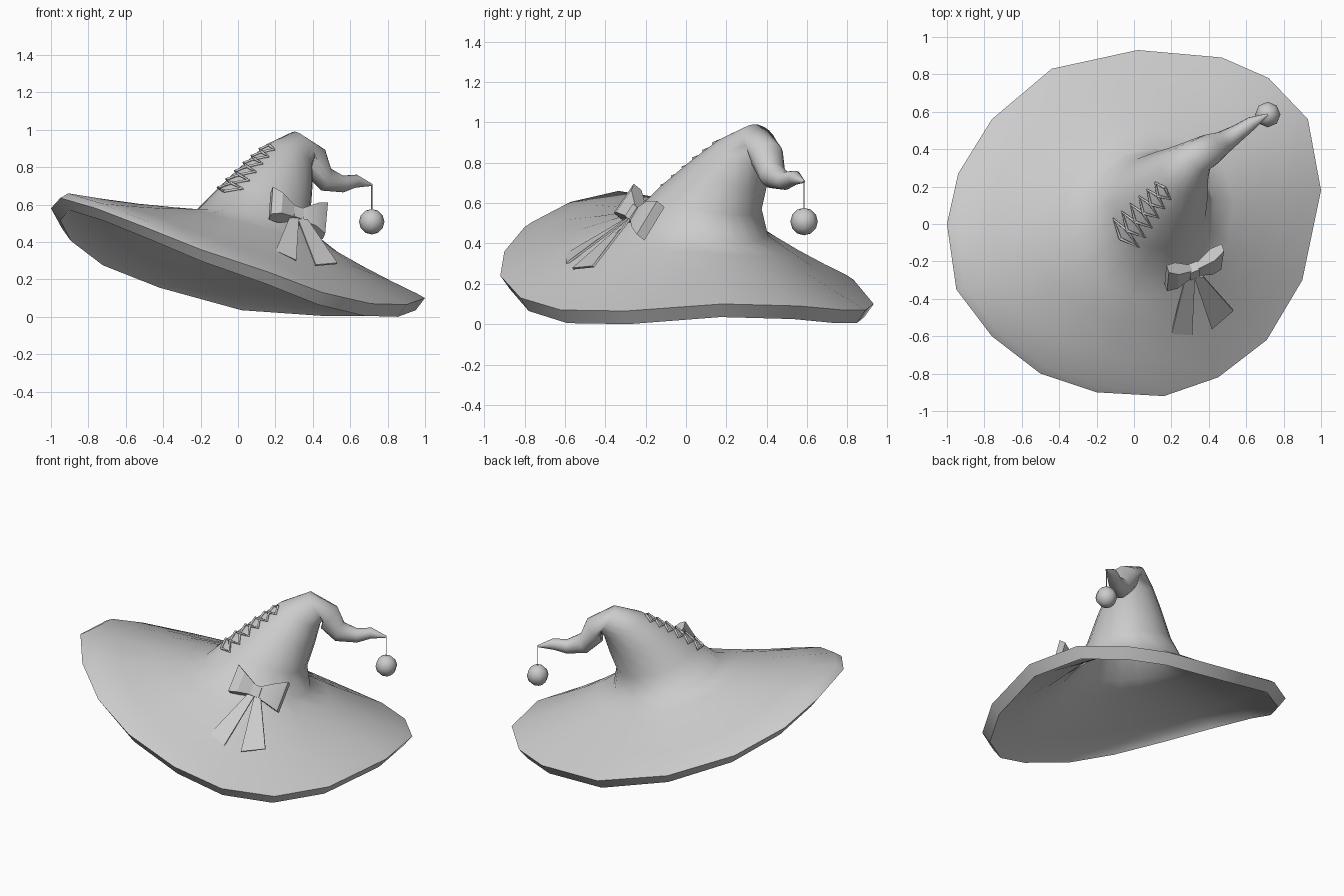
import bpy, bmesh, math
from mathutils import Vector

cube = bpy.data.objects.get("Cube")
if cube:
    bpy.data.objects.remove(cube)

felt = bpy.data.materials.new("light_grey_felt")
felt.use_nodes = True
GREY = (0.6, 0.6, 0.6, 1)
felt.diffuse_color = GREY
felt.node_tree.nodes["Principled BSDF"].inputs["Base Color"].default_value = GREY


def finish(obj, angle=None):
    obj.data.materials.append(felt)
    if angle:
        bpy.ops.object.select_all(action='DESELECT')
        obj.select_set(True)
        bpy.context.view_layer.objects.active = obj
        bpy.ops.object.shade_smooth_by_angle(angle=math.radians(angle))
    return obj


def loft(name, rings, angle=None):
    """Skin a list of equal-length rings and cap both ends."""
    bm = bmesh.new()
    rows = [[bm.verts.new(p) for p in ring] for ring in rings]
    n = len(rows[0])
    for a, b in zip(rows, rows[1:]):
        for i in range(n):
            j = (i + 1) % n
            bm.faces.new((a[i], a[j], b[j], b[i]))
    bm.faces.new(rows[0])
    bm.faces.new(rows[-1])
    bmesh.ops.recalc_face_normals(bm, faces=bm.faces)
    mesh = bpy.data.meshes.new(name)
    bm.to_mesh(mesh)
    bm.free()
    obj = bpy.data.objects.new(name, mesh)
    bpy.context.collection.objects.link(obj)
    return finish(obj, angle)


def line(name, points, radius, closed=False):
    curve = bpy.data.curves.new(name, 'CURVE')
    curve.dimensions = '3D'
    curve.bevel_depth = radius
    curve.bevel_resolution = 1
    spline = curve.splines.new('POLY')
    spline.points.add(len(points) - 1)
    for sp, p in zip(spline.points, points):
        sp.co = (*p, 1)
    spline.use_cyclic_u = closed
    obj = bpy.data.objects.new(name, curve)
    bpy.context.collection.objects.link(obj)
    return finish(obj)


# Wavy brim edge
rim = [Vector(p) for p in (
    (1, .18, .10), (.93, .56, .09), (.72, .78, .07), (.47, .89, .07), (.02, .93, .10),
    (-.44, .83, .22), (-.76, .56, .34), (-.94, .27, .47), (-1, 0, .58), (-.95, -.35, .635),
    (-.76, -.6, .58), (-.5, -.8, .48), (-.2, -.9, .36), (.16, -.92, .24), (.45, -.82, .13),
    (.71, -.62, .07), (.9, -.3, .065))]
angles = [math.atan2(p.y, p.x) for p in rim]

# Crown spine: centre, radius, direction
spine = [
    ((.10, .07, .49), .34, (.22, .15, 1)),
    ((.14, .12, .62), .26, (.25, .2, 1)),
    ((.21, .21, .75), .20, (.3, .25, 1)),
    ((.27, .29, .86), .14, (.4, .35, 1)),
    ((.345, .365, .91), .095, (.8, .5, .6)),
    ((.41, .40, .83), .085, (.75, .35, -.6)),
    ((.47, .43, .735), .065, (.9, .3, -.35)),
    ((.56, .49, .71), .045, (.85, .5, .05)),
    ((.63, .54, .725), .035, (.8, .5, -.1)),
    ((.715, .585, .705), .006, (.8, .4, -.3))]

# Carry one frame along the spine so the rings do not twist
frames = []
prev, u = Vector((0, 0, 1)), Vector((1, 0, 0))
for centre, radius, direction in spine:
    d = Vector(direction).normalized()
    u.rotate(prev.rotation_difference(d))
    frames.append((Vector(centre), radius, u.copy(), d.cross(u)))
    prev = d


def crown_point(k, ang, scale=1.0):
    c, r, a, b = frames[k]
    return c + (a * math.cos(ang) + b * math.sin(ang)) * r * scale


crown = [[crown_point(k, a) for a in angles] for k in range(len(spine))]
lining = [[crown_point(k, a, .94) - Vector((0, 0, .02)) for a in angles] for k in range(4)]
lip = [Vector((p.x * .95, p.y * .95, p.z - .065)) for p in rim]
top_edge = [Vector((p.x * .955, p.y * .955, p.z + .025)) for p in rim]


def between(inner, outer, t, bulge):
    lift = Vector((0, 0, bulge * math.sin(math.pi * t)))
    return [a.lerp(b, t) + lift for a, b in zip(inner, outer)]


# Hat: tail tip down to the brim, around the edge and back up the lining
steps = (.2, .45, .75)
inner_edge = [Vector((p.x * .91, p.y * .91, p.z - .03)) for p in rim]
rings = crown[::-1]
rings += [between(crown[0], top_edge, t, -.01) for t in steps]
rings += [top_edge, rim, lip, inner_edge]
rings += [between(lining[0], inner_edge, t, -.015) for t in reversed(steps)]
rings += lining
loft("hat", rings, 60)

# Criss-cross lacing up the side of the crown
def lace_point(s, ang):
    k = min(int(s), 2)
    return crown_point(k, ang, 1.03).lerp(crown_point(k + 1, ang, 1.03), s - k)


for side in (1, -1):
    path = []
    for i in range(13):
        swing = (0, 1, 0, -1)[i % 4] * side
        path.append(lace_point(.75 + i * .18, math.radians(222 + 21 * swing)))
    line("lace_left" if side > 0 else "lace_right", path, .008)

# Bow: two puffed loops, a knot and two ribbon tails
OUT = Vector((.25, -.75, .6)).normalized()
knot = Vector((.32, -.25, .54))


def band(top, bottom, thick):
    top, bottom, o = Vector(top), Vector(bottom), OUT * thick / 2
    return [top + o, bottom + o, bottom - o, top - o]


def bow_loop(name, top, bottom):
    top, bottom = Vector(top), Vector(bottom)
    half = (top - bottom) * .15
    loft(name, [band(knot + half, knot - half, .035),
                band((knot + half).lerp(top, .65), (knot - half).lerp(bottom, .65), .085),
                band(top, bottom, .05)], 30)


def bow_tail(name, start, end_a, end_b):
    start = Vector(start)
    loft(name, [band(start - Vector((.025, 0, 0)), start + Vector((.025, 0, 0)), .012),
                band(end_a, end_b, .012)])


bow_loop("bow_loop_right", (.18, -.24, .68), (.17, -.34, .535))
bow_loop("bow_loop_left", (.475, -.125, .595), (.46, -.225, .43))
loft("bow_knot", [band(knot + Vector((x, x * .4, -x * .35 + .0)) + Vector((0, .02, .03)),
                       knot + Vector((x, x * .4, -x * .35)) - Vector((0, .02, .03)), .06)
                  for x in (-.025, .025)])
bow_tail("bow_tail_right", (.30, -.28, .53), (.20, -.585, .35), (.31, -.59, .30))
bow_tail("bow_tail_left", (.345, -.28, .52), (.415, -.56, .275), (.53, -.46, .285))

# Hanging bobble
tip = Vector((.715, .585, .705))
line("bobble_string", [tip, tip - Vector((0, 0, .15))], .003)
bpy.ops.mesh.primitive_uv_sphere_add(segments=8, ring_count=6, radius=.068,
                                     location=tip - Vector((0, 0, .197)))
bobble = bpy.context.object
bobble.name = "bobble"
finish(bobble, 50)
